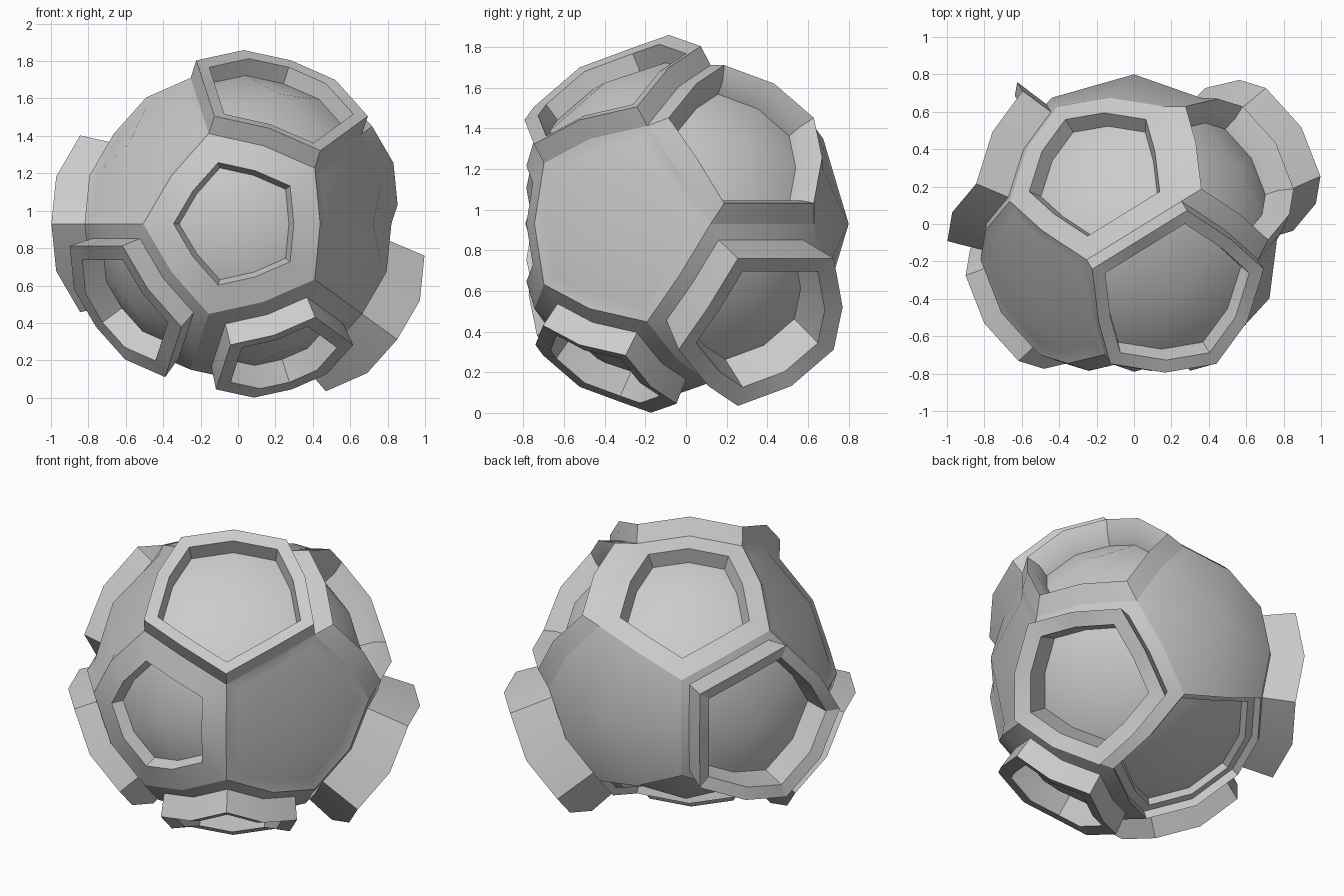
import bpy, bmesh, math
from mathutils import Vector

if "Cube" in bpy.data.objects:
    bpy.data.objects.remove(bpy.data.objects["Cube"])

R = 0.835                              # shell radius
CENTRE = Vector((0, -0.035, 0.93))


def ring_dir(az, y):
    a = math.radians(az)
    s = math.sqrt(1 - y * y)
    return Vector((s * math.cos(a), y, s * math.sin(a)))


Y = 1 / math.sqrt(5)

# name: (face direction, rings of (scale towards face centre, lift along face normal))
PANELS = {
    "front_panel": (Vector((0, -1, 0)), [(1, 0), (.68, 0), (.62, -.08)]),
    "back_dome": (Vector((0, 1, 0)), [(1, 0)]),
    # front ring of five
    "right_dome": (ring_dir(0, -Y), [(1, 0), (.84, -.025)]),
    "upper_front_frame": (ring_dir(72, -Y), [(1, 0), (1, .11), (.84, .08), (.80, -.02)]),
    "upper_left_dome": (ring_dir(144, -Y), [(1, 0), (.84, -.025)]),
    "lower_left_frame": (ring_dir(-144, -Y), [(1, 0), (.82, 0), (.9, .14), (.69, .11), (.64, -.03)]),
    "lower_front_frame": (ring_dir(-72, -Y), [(1, 0), (.77, 0), (.80, .14), (.62, .11), (.58, -.03)]),
    # back ring of five
    "left_frame": (ring_dir(180, Y), [(1, 0), (.9, 0), (.98, .2), (.82, .16), (.77, -.02)]),
    "top_back_panel": (ring_dir(108, Y), [(1, 0), (.76, 0), (.68, -.1)]),
    "upper_right_frame": (ring_dir(36, Y), [(1, 0), (.87, .085), (.75, .01), (.69, -.07)]),
    "lower_right_frame": (ring_dir(-36, Y), [(1, 0), (.82, 0), (.93, .265), (.73, .22), (.67, 0)]),
    "bottom_back_panel": (ring_dir(-108, Y), [(1, 0), (.97, -.05), (.86, -.06), (.82, -.1)]),
}
DIRS = [d for d, _ in PANELS.values()]


def outline(n):
    """Ten points on the sphere: corner, edge middle, corner... around one face."""
    near = [d for d in DIRS if 0.3 < d.dot(n) < 0.6]
    u = n.orthogonal().normalized()
    v = n.cross(u)
    near.sort(key=lambda d: math.atan2(d.dot(v), d.dot(u)))
    pts = []
    for i, d in enumerate(near):
        e = near[(i + 1) % 5]
        pts.append((n + d).normalized() * R)          # edge middle
        pts.append((n + d + e).normalized() * R)      # corner
    return pts


def build_panel(name, n, rings):
    bm = bmesh.new()
    c = n * R
    base = outline(n)
    loops = [[bm.verts.new(c + (p - c) * a + n * h) for p in base] for a, h in rings]
    for lo, hi in zip(loops, loops[1:]):
        for i in range(10):
            j = (i + 1) % 10
            bm.faces.new((lo[i], lo[j], hi[j], hi[i]))
    # domed floor of five quads
    top = bm.verts.new(c + n * rings[-1][1])
    last = loops[-1]
    for i in range(0, 10, 2):
        bm.faces.new((last[i], last[i + 1], last[(i + 2) % 10], top))
    me = bpy.data.meshes.new(name)
    bm.to_mesh(me)
    bm.free()
    ob = bpy.data.objects.new(name, me)
    ob.location = CENTRE
    bpy.context.collection.objects.link(ob)
    bpy.ops.object.select_all(action='DESELECT')
    ob.select_set(True)
    bpy.context.view_layer.objects.active = ob
    bpy.ops.object.shade_smooth_by_angle(angle=math.radians(28))


for name, (n, rings) in PANELS.items():
    build_panel(name, n, rings)
